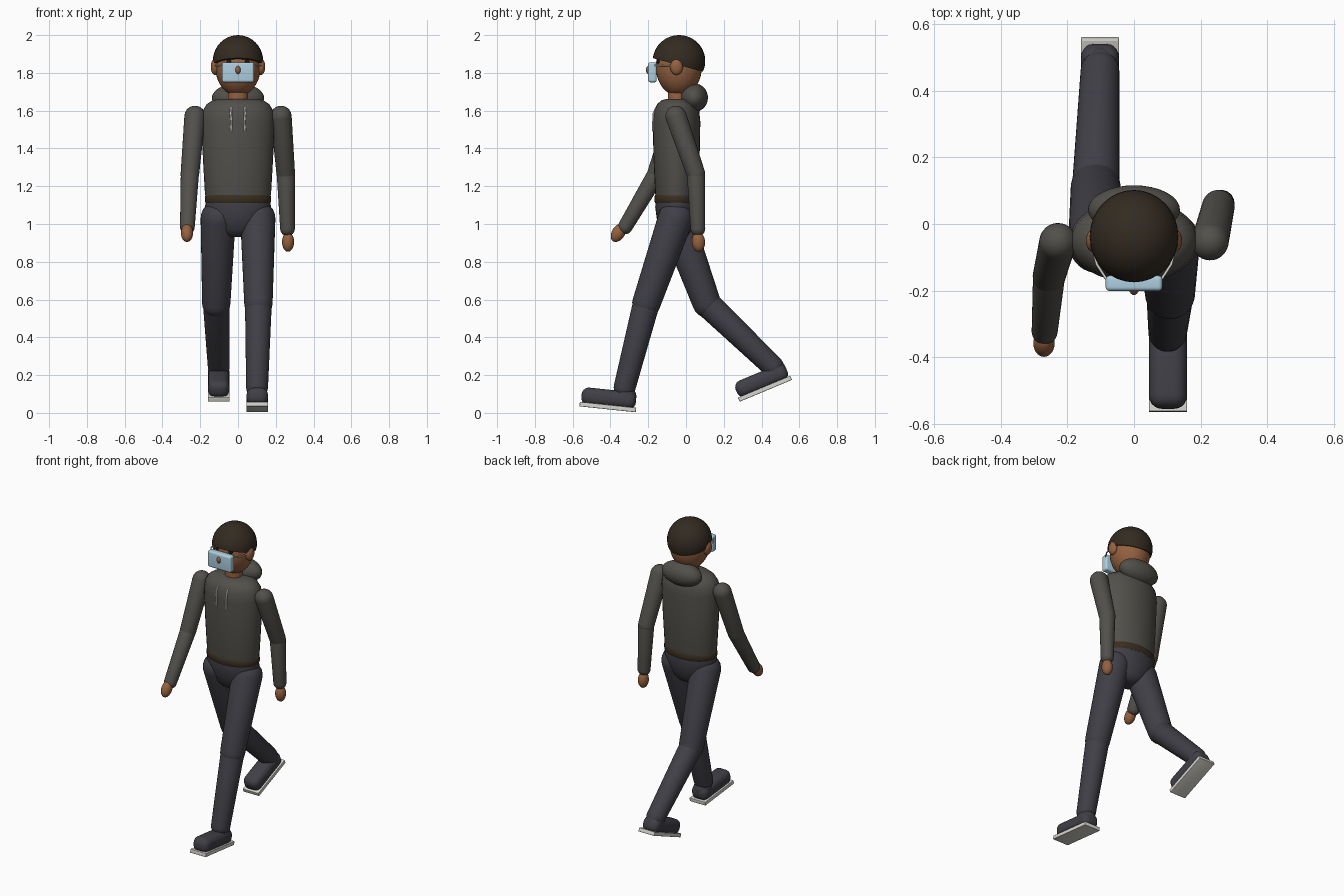
import bpy, bmesh, math
from mathutils import Vector, Matrix

cube = bpy.data.objects.get("Cube")
if cube:
    bpy.data.objects.remove(cube)


def material(name, r, g, b):
    m = bpy.data.materials.new(name)
    m.use_nodes = True
    m.diffuse_color = (r, g, b, 1)
    m.node_tree.nodes["Principled BSDF"].inputs["Base Color"].default_value = (r, g, b, 1)
    return m


HOODIE = material("hoodie grey", .085, .08, .07)
PANTS = material("trouser slate", .052, .05, .062)
SKIN = material("skin brown", .30, .12, .05)
HAIR = material("hair dark brown", .033, .024, .015)
BELT = material("belt brown", .042, .028, .014)
MASK = material("mask pale blue", .42, .62, .74)
SOLE = material("sole off white", .68, .67, .62)
EYE = material("eye black", .012, .009, .008)


def finish(name, bm, mat, angle=40):
    bmesh.ops.recalc_face_normals(bm, faces=bm.faces)
    mesh = bpy.data.meshes.new(name)
    bm.to_mesh(mesh)
    bm.free()
    mesh.materials.append(mat)
    ob = bpy.data.objects.new(name, mesh)
    bpy.context.collection.objects.link(ob)
    bpy.ops.object.select_all(action="DESELECT")
    ob.select_set(True)
    bpy.context.view_layer.objects.active = ob
    bpy.ops.object.shade_smooth_by_angle(angle=math.radians(angle))
    return ob


def ellipsoid(name, centre, radii, mat, tilt=0, cut=None):
    bm = bmesh.new()
    bmesh.ops.create_uvsphere(bm, u_segments=32, v_segments=20, radius=1)
    bm.transform(Matrix.Translation(centre) @ Matrix.Rotation(tilt, 4, "X")
                 @ Matrix.Diagonal((*radii, 1)))
    if cut:
        geom = bm.verts[:] + bm.edges[:] + bm.faces[:]
        bmesh.ops.bisect_plane(bm, geom=geom, plane_co=cut[0], plane_no=cut[1], clear_inner=True)
        bmesh.ops.holes_fill(bm, edges=[e for e in bm.edges if e.is_boundary])
    return finish(name, bm, mat)


def rounded_box(name, size, bevel, mat, matrix):
    bm = bmesh.new()
    bmesh.ops.create_cube(bm, size=1, matrix=Matrix.Diagonal((*size, 1)))
    bmesh.ops.bevel(bm, geom=bm.edges[:], offset=bevel, segments=5, profile=.5, affect="EDGES")
    bm.transform(matrix)
    return finish(name, bm, mat)


def limb(name, a, b, ra, rb, mat):
    """Tapered tube with domed ends."""
    a, b = Vector(a), Vector(b)
    length = (b - a).length
    steps = [math.pi / 2 * i / 6 for i in range(7)]
    profile = [(ra * math.sin(t), -ra * math.cos(t)) for t in steps]
    profile += [(rb * math.cos(t), length + rb * math.sin(t)) for t in steps]
    ob = lathe(name, [(z, r, r) for r, z in profile], mat)
    ob.data.transform(Matrix.Translation(a) @ (b - a).to_track_quat("Z", "Y").to_matrix().to_4x4())
    return ob


def lathe(name, rings, mat, y=0, sides=32):
    """Stack of elliptical rings given as (z, x radius, y radius)."""
    bm = bmesh.new()
    loops = []
    for z, rx, ry in rings:
        turn = [2 * math.pi * i / sides for i in range(sides)]
        loops.append([bm.verts.new((rx * math.cos(t), y + ry * math.sin(t), z)) for t in turn])
    for low, high in zip(loops, loops[1:]):
        for i in range(sides):
            j = (i + 1) % sides
            bm.faces.new((low[i], low[j], high[j], high[i]))
    bm.faces.new(loops[0])
    bm.faces.new(loops[-1])
    bmesh.ops.remove_doubles(bm, verts=bm.verts, dist=1e-5)
    return finish(name, bm, mat)


def cord(name, points, radius, mat):
    curve = bpy.data.curves.new(name, "CURVE")
    curve.dimensions = "3D"
    curve.bevel_depth = radius
    curve.use_fill_caps = True
    spline = curve.splines.new("POLY")
    spline.points.add(len(points) - 1)
    for p, co in zip(spline.points, points):
        p.co = (*co, 1)
    curve.materials.append(mat)
    ob = bpy.data.objects.new(name, curve)
    bpy.context.collection.objects.link(ob)


# Torso, belt, hips, neck and hood
lathe("hoodie_body", [(1.13, .168, .108), (1.16, .175, .113), (1.35, .186, .122), (1.54, .194, .126),
                      (1.6, .187, .12), (1.635, .165, .102), (1.655, .135, .08), (1.663, .09, .05)],
      HOODIE, y=-.05)
lathe("belt", [(1.11, .17, .112), (1.12, .176, .117), (1.145, .176, .117), (1.155, .17, .112)],
      BELT, y=-.05)
lathe("hips", [(.93, .04, .03), (.94, .085, .06), (.97, .115, .085), (1.03, .155, .105),
               (1.09, .175, .113), (1.125, .17, .11)], PANTS, y=-.05)
lathe("neck", [(1.6, .056, .052), (1.73, .052, .05)], SKIN, y=-.045)
ellipsoid("hood", (0, .043, 1.668), (.138, .073, .076), HOODIE, tilt=-.2)

# Head, with the hair cut along a line that drops towards the back
ellipsoid("head", (0, -.038, 1.832), (.12, .122, .155), SKIN)
ellipsoid("hair", (0, -.037, 1.863), (.133, .139, .137), HAIR,
          cut=((0, -.175, 1.878), (0, .27, 1)))
ellipsoid("nose", (0, -.185, 1.815), (.017, .028, .026), SKIN)
rounded_box("face_mask", (.17, .046, .106), .012, MASK, Matrix.Translation((0, -.178, 1.803)))

for side, s in (("left", 1), ("right", -1)):
    ellipsoid(side + "_ear", (s * .122, -.05, 1.832), (.022, .034, .043), SKIN)
    ellipsoid(side + "_eye", (s * .047, -.143, 1.86), (.015, .012, .012), EYE)
    cord(side + "_mask_strap", [(s * .083, -.165, 1.84), (s * .112, -.12, 1.838),
                                (s * .126, -.06, 1.84)], .004, SOLE)
    cord(side + "_drawstring", [(s * .036, -.158, 1.615), (s * .038, -.172, 1.585),
                                (s * .034, -.174, 1.54), (s * .037, -.174, 1.49)], .005, SOLE)

# Arms: shoulder, elbow, wrist, hand centre and hand tilt
arms = {
    "left": ((.228, -.053, 1.57), (.253, .053, 1.265), (.262, .063, .975), (.265, .066, .905), .05),
    "right": ((-.228, -.053, 1.57), (-.255, -.158, 1.262), (-.268, -.322, .985), (-.27, -.358, .953), -.55),
}
for side, (shoulder, elbow, wrist, hand, tilt) in arms.items():
    limb(side + "_upper_arm", shoulder, elbow, .056, .049, HOODIE)
    limb(side + "_forearm", elbow, wrist, .048, .039, HOODIE)
    ellipsoid(side + "_hand", hand, (.032, .035, .052), SKIN, tilt=tilt)

# Legs: hip, knee, ankle, sole centre and shoe pitch
legs = {
    "left": ((.105, -.055, 1.03), (.108, -.21, .58), (.101, -.325, .135), (.102, -.414, .031), -.105),
    "right": ((-.105, -.055, 1.03), (-.115, .11, .58), (-.102, .46, .245), (-.102, .418, .128), .395),
}
for side, (hip, knee, ankle, sole, pitch) in legs.items():
    limb(side + "_thigh", hip, knee, .093, .075, PANTS)
    limb(side + "_shin", knee, ankle, .071, .058, PANTS)
    pose = Matrix.Translation(sole) @ Matrix.Rotation(pitch, 4, "X")
    rounded_box(side + "_sole", (.115, .3, .024), .003, SOLE, pose)
    rounded_box(side + "_shoe", (.113, .29, .092), .038, PANTS,
                pose @ Matrix.Translation((0, 0, .046)))
    heel = pose @ Vector((0, .085, .065))
    ellipsoid(side + "_heel", heel, (.056, .06, .058), PANTS, tilt=pitch)
